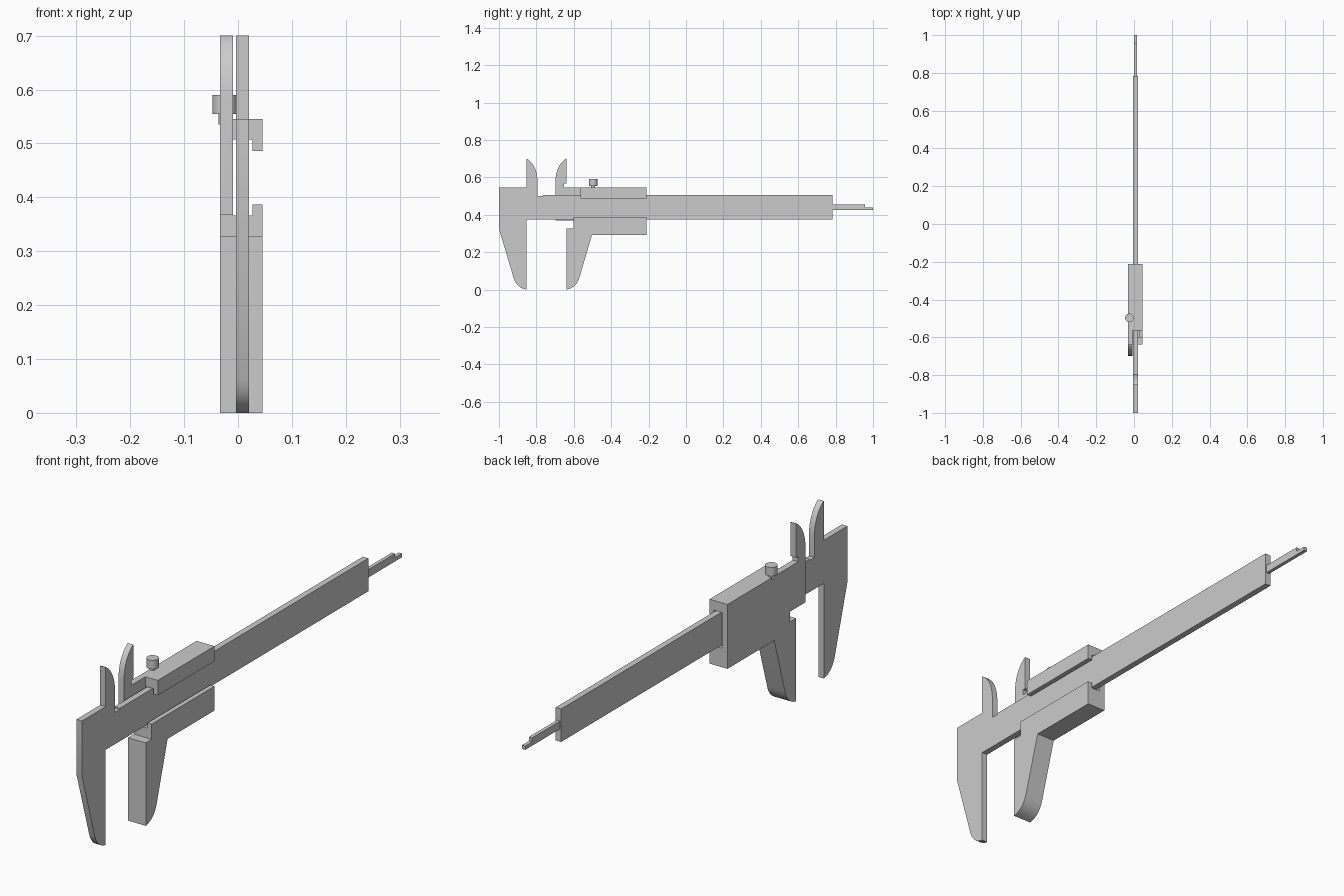
import bpy, bmesh, math

if "Cube" in bpy.data.objects:
    bpy.data.objects.remove(bpy.data.objects["Cube"])


def arc(p, c, q, n=10):
    # quadratic curve points from p to q
    return [tuple((1 - t) ** 2 * a + 2 * t * (1 - t) * b + t * t * d
                  for a, b, d in zip(p, c, q)) for t in (i / n for i in range(n + 1))]


def finish(name, bm):
    bmesh.ops.recalc_face_normals(bm, faces=bm.faces)
    me = bpy.data.meshes.new(name)
    bm.to_mesh(me)
    bm.free()
    ob = bpy.data.objects.new(name, me)
    bpy.context.collection.objects.link(ob)
    return ob


def plate(name, pts, x0, x1):
    # (y, z) outline extruded along x
    bm = bmesh.new()
    f = bm.faces.new([bm.verts.new((x0, y, z)) for y, z in pts])
    r = bmesh.ops.extrude_face_region(bm, geom=[f])
    vs = [v for v in r["geom"] if isinstance(v, bmesh.types.BMVert)]
    bmesh.ops.translate(bm, verts=vs, vec=(x1 - x0, 0, 0))
    return finish(name, bm)


def cut(ob, x, y, z):
    pts = [(y[0], z[0]), (y[1], z[0]), (y[1], z[1]), (y[0], z[1])]
    cutter = plate("cutter", pts, *x)
    cutter.hide_render = True
    m = ob.modifiers.new("cut", "BOOLEAN")
    m.operation, m.solver, m.object = "DIFFERENCE", "EXACT", cutter
    bpy.context.view_layer.objects.active = ob
    bpy.ops.object.modifier_apply(modifier=m.name)
    bpy.data.objects.remove(cutter)


def smooth(ob):
    bpy.ops.object.select_all(action="DESELECT")
    ob.select_set(True)
    bpy.context.view_layer.objects.active = ob
    bpy.ops.object.shade_smooth_by_angle(angle=math.radians(30))


def mirror(pts):
    # the sliding jaws mirror the fixed ones
    return [(-1.492 - y, z) for y, z in pts]


# Jaw tip curves
lower_tip = arc((-0.853, 0.0), (-0.905, 0.008), (-0.922, 0.063))
upper_tip = [(-0.853, 0.7)] + arc((-0.846, 0.697), (-0.797, 0.66), (-0.794, 0.583))

# Main beam with fixed jaws
beam = plate("beam_with_fixed_jaws", lower_tip + [(-1, 0.325), (-1, 0.545), (-0.853, 0.545)]
             + upper_tip + [(-0.794, 0.5), (-0.765, 0.5), (-0.765, 0.505),
                            (0.783, 0.505), (0.783, 0.375), (-0.853, 0.375)], -0.004, 0.02)
smooth(beam)

# Stepped depth rod
plate("depth_rod", [(0.77, 0.425), (1, 0.425), (1, 0.44), (0.957, 0.44),
                    (0.957, 0.456), (0.77, 0.456)], 0.001, 0.015)

# Slider: full silhouette, then the beam channel and front openings cut away
slider = plate("slider", mirror(lower_tip) + [(-0.503, 0.291), (-0.211, 0.291),
               (-0.211, 0.545), (-0.652, 0.545), (-0.652, 0.566), (-0.639, 0.566)]
               + mirror(upper_tip) + [(-0.698, 0.368), (-0.602, 0.368),
                                      (-0.602, 0.327), (-0.639, 0.327)], -0.033, 0.045)
cut(slider, (-0.009, 0.0265), (-0.8, 0), (0.366, 0.507))
cut(slider, (0.02, 0.1), (-0.8, 0), (0.387, 0.486))
cut(slider, (-0.009, 0.1), (-0.8, -0.564), (0.387, 0.8))
cut(slider, (-0.009, 0.1), (-0.8, -0.602), (0.345, 0.8))
smooth(slider)

# Locking screw on the slider
for name, r, z0, z1 in (("lock_screw_stem", 0.0115, 0.535, 0.556),
                        ("lock_screw_head", 0.0225, 0.555, 0.59)):
    bm = bmesh.new()
    bmesh.ops.create_cone(bm, cap_ends=True, segments=32, radius1=r, radius2=r, depth=z1 - z0)
    bmesh.ops.translate(bm, verts=bm.verts, vec=(-0.0245, -0.497, (z0 + z1) / 2))
    smooth(finish(name, bm))
